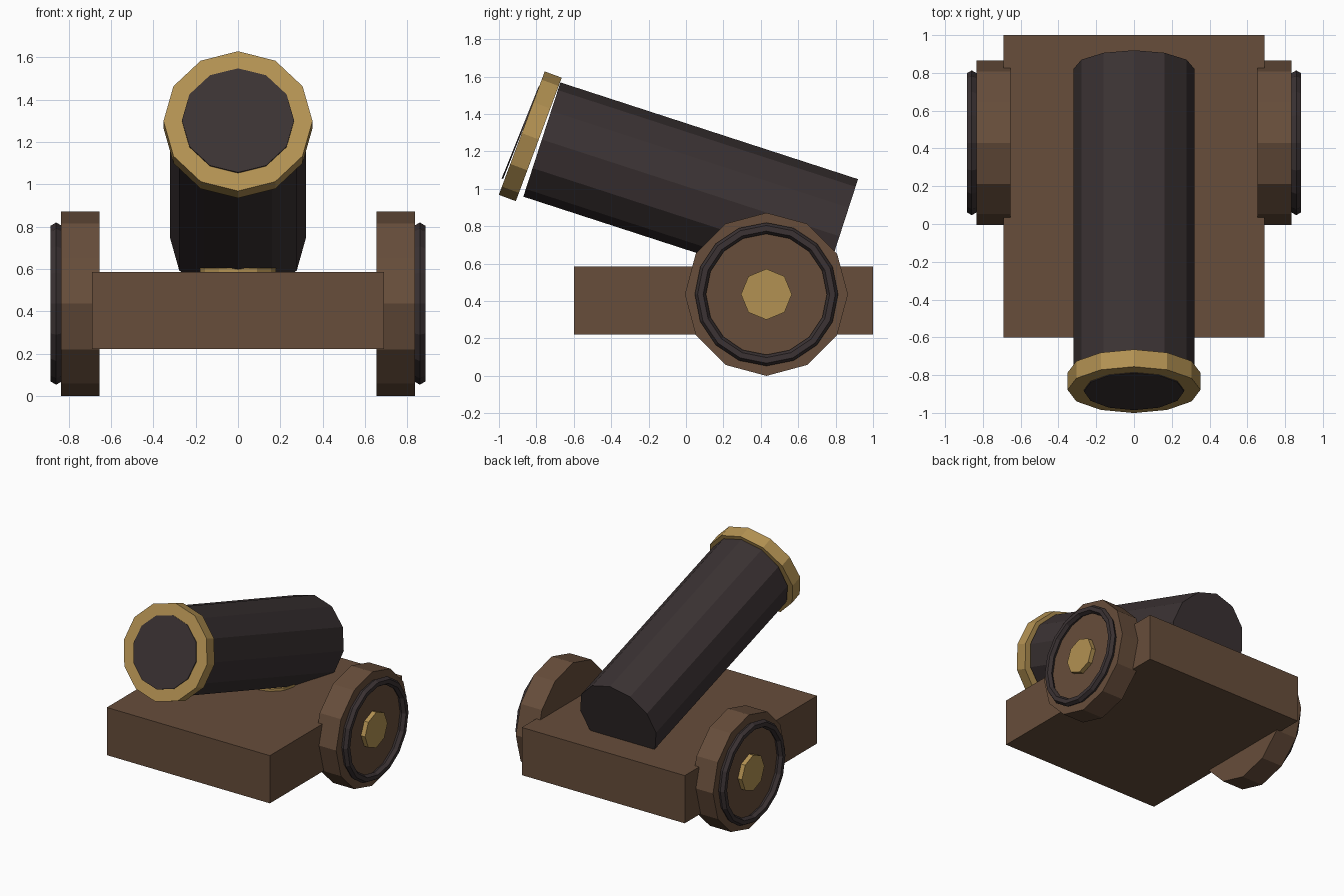
import bpy
from math import radians

if "Cube" in bpy.data.objects:
    bpy.data.objects.remove(bpy.data.objects["Cube"], do_unlink=True)


def material(name, rgb):
    mat = bpy.data.materials.new(name)
    mat.use_nodes = True
    mat.diffuse_color = (*rgb, 1)
    mat.node_tree.nodes["Principled BSDF"].inputs["Base Color"].default_value = (*rgb, 1)
    return mat


wood = material("brown wood", (0.135, 0.075, 0.043))
iron = material("dark iron", (0.043, 0.032, 0.033))
brass = material("brass", (0.45, 0.285, 0.085))


def finish(name, mat):
    obj = bpy.context.object
    obj.name = name
    obj.data.materials.append(mat)
    return obj


def cylinder(name, mat, radius, depth, location, rotation=(0, 0, 0), sides=12):
    bpy.ops.mesh.primitive_cylinder_add(
        vertices=sides, radius=radius, depth=depth, location=location,
        rotation=[radians(a) for a in rotation])
    return finish(name, mat)


# Carriage slab
bpy.ops.mesh.primitive_cube_add(size=1, location=(0, 0.2, 0.403))
bpy.context.object.scale = (1.38, 1.6, 0.365)
finish("carriage_base", wood)

# Wheels with an iron hoop and a brass hub on the outer face
for side, sign in (("left", 1), ("right", -1)):
    y, z = 0.43, 0.436
    cylinder(side + "_wheel", wood, 0.436, 0.18, (sign * 0.745, y, z), (0, 90, 0))
    bpy.ops.mesh.primitive_torus_add(
        major_segments=16, minor_segments=6, major_radius=0.353, minor_radius=0.03,
        location=(sign * 0.859, y, z), rotation=(0, radians(90), 0))
    finish(side + "_wheel_hoop", iron)
    cylinder(side + "_wheel_hub", brass, 0.136, 0.06, (sign * 0.84, y, z), (0, 90, 0), 8)

# Raised barrel, its muzzle band and the dark bore plate
cylinder("barrel", iron, 0.321, 1.673, (0, 0.025, 1.005), (72, 0, 0))
cylinder("muzzle_band", brass, 0.352, 0.097, (0, -0.8325, 1.281), (69.6, 0, 0))
cylinder("bore_plate", iron, 0.265, 0.008, (0, -0.883, 1.3), (68.1, 0, 0))

# Brass pivot under the barrel
cylinder("barrel_pivot", brass, 0.18, 0.1, (0, 0.42, 0.555))
